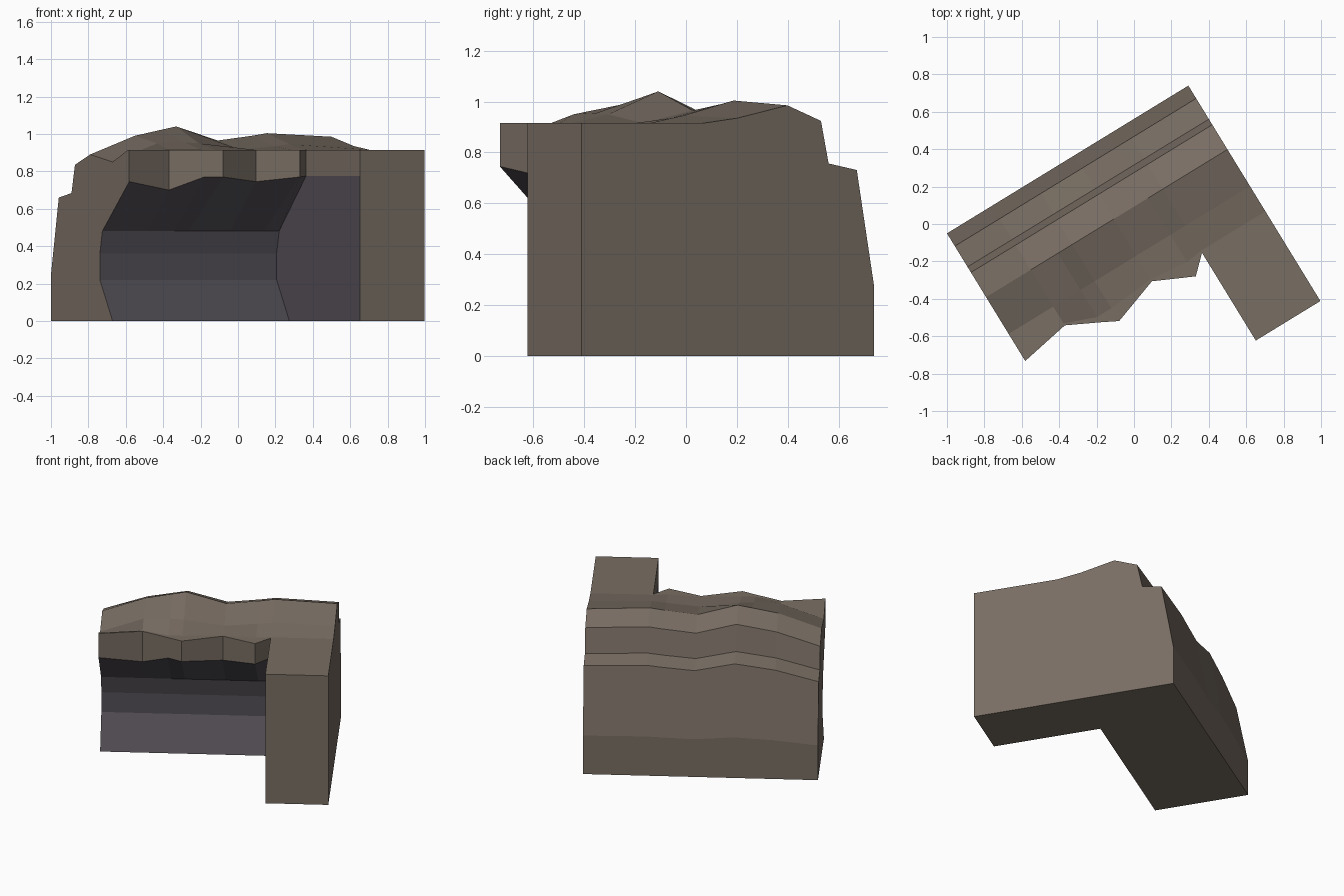
import bpy, bmesh
from mathutils import Vector

cube = bpy.data.objects.get("Cube")
if cube:
    bpy.data.objects.remove(cube)


def make_material(name, rgb):
    mat = bpy.data.materials.new(name)
    mat.use_nodes = True
    color = (*rgb, 1.0)
    mat.diffuse_color = color
    mat.node_tree.nodes["Principled BSDF"].inputs["Base Color"].default_value = color
    return mat


rock = make_material("brown_rock", (0.19, 0.155, 0.125))
shade = make_material("dark_cave_rock", (0.085, 0.076, 0.09))

# The cliff runs along one slanted axis, its depth along the other
origin = Vector((-1.0, -0.05, 0))
along = Vector((0.853, 0.522, 0))
depth = Vector((0.523, -0.853, 0))

# Stepped back: depth, and height as a share of the ridge height
back_steps = [(0, 0), (0, 0.277), (0.08, 0.742), (0.21, 0.768), (0.245, 0.938), (0.4, 1)]
# Hollow under the overhang, from the top down: depth, height
hollow = [(0.525, 0.48), (0.5, 0.36), (0.5, 0.22), (0.63, 0)]
LIP_TOP = 0.915
ARM_DEPTH = 1.35


def section(ridge, mid, lip, under, arm=False):
    """Closed cross-section, from the back foot over the top to the front foot."""
    pts = [(d, share * ridge) for d, share in back_steps]
    pts += [(0.63, mid), (min(0.8, lip - 0.012), LIP_TOP)]
    front = [(lip, LIP_TOP), (lip, under)] + hollow
    if arm:
        front = [(ARM_DEPTH, z) for d, z in front]
    return pts + front


# Stations: distance along, ridge height, mid height, lip depth, lip underside
stations = [
    (0, 0.89, 0.85, 0.80, 0.745),
    (0.28, 0.99, 0.95, 0.748, 0.70),
    (0.45, 1.023, 0.955, 0.833, 0.77),
    (0.54, 1.04, 0.95, 0.88, 0.77),
    (0.80, 0.965, 0.915, 0.79, 0.745),
    (1.014, 0.99, 0.935, 0.89, 0.77),
    (1.108, 1.004, 0.945, 0.80, 0.775),
    (1.108, 1.004, 0.945, 0.80, 0.775, True),
    (1.513, 0.985, 0.935, 0.80, 0.775, True),
]

# Loft the sections into one rock with a side arm
bm = bmesh.new()
rings = []
for u, *shape in stations:
    rings.append([bm.verts.new(origin + along * u + depth * d + Vector((0, 0, z)))
                  for d, z in section(*shape)])
count = len(rings[0])
under_row = len(back_steps) + 3
for i, (a, b) in enumerate(zip(rings, rings[1:])):
    on_arm = len(stations[i]) > 5
    for k in range(count):
        n = (k + 1) % count
        face = bm.faces.new((a[k], a[n], b[n], b[k]))
        # Everything below the lip is dark, except the outside of the arm
        face.material_index = int(under_row <= k < count - 1 and not on_arm)
bm.faces.new(rings[0])
bm.faces.new(rings[-1])

# Weld the shared joint of body and arm
bmesh.ops.remove_doubles(bm, verts=bm.verts[:], dist=0.0005)
slivers = [f for f in bm.faces if f.calc_area() < 1e-5]
bmesh.ops.delete(bm, geom=slivers, context="FACES")
bmesh.ops.recalc_face_normals(bm, faces=bm.faces[:])

mesh = bpy.data.meshes.new("cliff_corner")
bm.to_mesh(mesh)
bm.free()
mesh.materials.append(rock)
mesh.materials.append(shade)
cliff = bpy.data.objects.new("cliff_corner", mesh)
bpy.context.scene.collection.objects.link(cliff)
